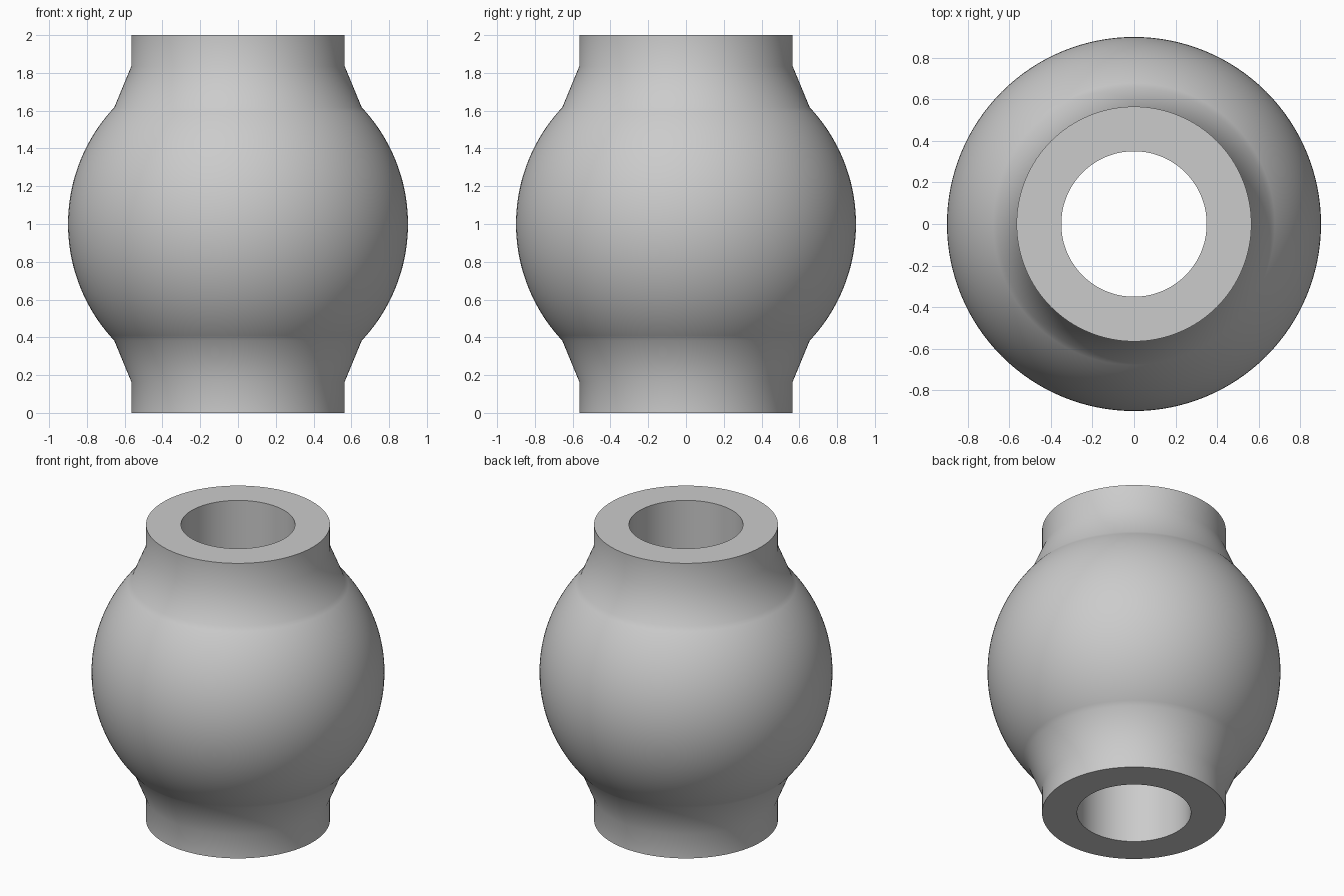
import bpy
import bmesh
import math
from mathutils import Matrix, Vector

cube = bpy.data.objects.get("Cube")
if cube:
    bpy.data.objects.remove(cube, do_unlink=True)

SEGMENTS = 128
BALL_R, NECK_R, BORE_R = 0.9, 0.565, 0.35
MID_Z = 1.0
SEAM, COLLAR, END = 0.617, 0.835, 1.0  # heights from the middle

# Plain metal
metal = bpy.data.materials.new("grey_metal")
metal.use_nodes = True
grey = (0.6, 0.6, 0.6, 1)
metal.diffuse_color = grey
metal.node_tree.nodes["Principled BSDF"].inputs["Base Color"].default_value = grey

# Outer profile: bore end, neck, tapered collar, ball, then the same mirrored
neck = [(BORE_R, END), (NECK_R, END), (NECK_R, COLLAR)]
seam_angle = math.asin(SEAM / BALL_R)
steps = 40
ball = []
for i in range(steps + 1):
    a = seam_angle * (1 - 2 * i / steps)
    ball.append((BALL_R * math.cos(a), BALL_R * math.sin(a)))
profile = neck + ball + [(r, -z) for r, z in reversed(neck)]

# Spin the closed profile into the bored ball
bm = bmesh.new()
verts = [bm.verts.new((r, 0, z + MID_Z)) for r, z in profile]
edges = [bm.edges.new((verts[i - 1], verts[i])) for i in range(len(verts))]
bmesh.ops.spin(bm, geom=verts + edges, cent=(0, 0, 0), axis=(0, 0, 1),
               angle=math.tau, steps=SEGMENTS, use_merge=True)
bmesh.ops.remove_doubles(bm, verts=bm.verts, dist=0.0001)
bmesh.ops.recalc_face_normals(bm, faces=bm.faces)
mesh = bpy.data.meshes.new("bored_ball")
bm.to_mesh(mesh)
bm.free()
mesh.materials.append(metal)

bored_ball = bpy.data.objects.new("bored_ball", mesh)
bpy.context.collection.objects.link(bored_ball)
bpy.ops.object.select_all(action="DESELECT")
bored_ball.select_set(True)
bpy.context.view_layer.objects.active = bored_ball
bpy.ops.object.shade_smooth_by_angle(angle=math.radians(30))
